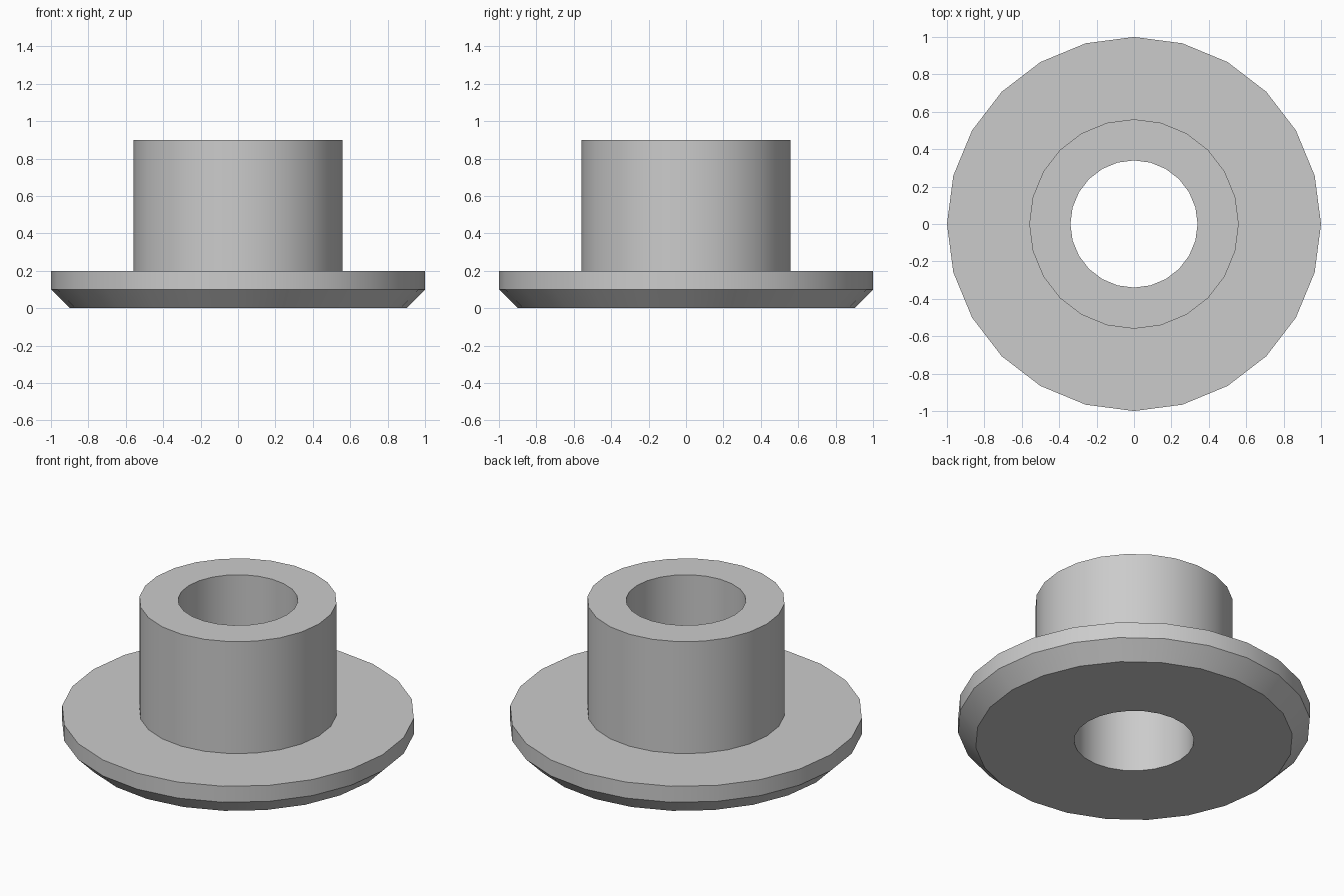
import bpy
import bmesh
import math

SIDES = 24

cube = bpy.data.objects.get("Cube")
if cube:
    bpy.data.objects.remove(cube, do_unlink=True)

# Plain grey for the whole part
grey = bpy.data.materials.new("light_grey")
grey.use_nodes = True
colour = (0.6, 0.6, 0.6, 1)
grey.diffuse_color = colour
grey.node_tree.nodes["Principled BSDF"].inputs["Base Color"].default_value = colour


def revolve(name, profile):
    """Turn a closed (radius, height) profile around z."""
    bm = bmesh.new()
    rings = []
    for i in range(SIDES):
        a = math.tau * i / SIDES
        rings.append([bm.verts.new((r * math.cos(a), r * math.sin(a), z))
                      for r, z in profile])
    count = len(profile)
    for i in range(SIDES):
        here, there = rings[i], rings[(i + 1) % SIDES]
        for j in range(count):
            k = (j + 1) % count
            bm.faces.new((here[j], there[j], there[k], here[k]))
    bmesh.ops.recalc_face_normals(bm, faces=bm.faces)
    mesh = bpy.data.meshes.new(name)
    bm.to_mesh(mesh)
    bm.free()
    mesh.materials.append(grey)
    obj = bpy.data.objects.new(name, mesh)
    bpy.context.collection.objects.link(obj)
    bpy.ops.object.select_all(action='DESELECT')
    obj.select_set(True)
    bpy.context.view_layer.objects.active = obj
    bpy.ops.object.shade_smooth_by_angle(angle=math.radians(30))
    return obj


# Bushing: through bore, chamfered flange, and straight sleeve
bore, sleeve, flange, chamfer = 0.34, 0.56, 1.0, 0.1
flange_top, top = 0.2, 0.9
revolve("flanged_bushing", [
    (bore, 0),
    (flange - chamfer, 0),
    (flange, chamfer),
    (flange, flange_top),
    (sleeve, flange_top),
    (sleeve, top),
    (bore, top),
])
